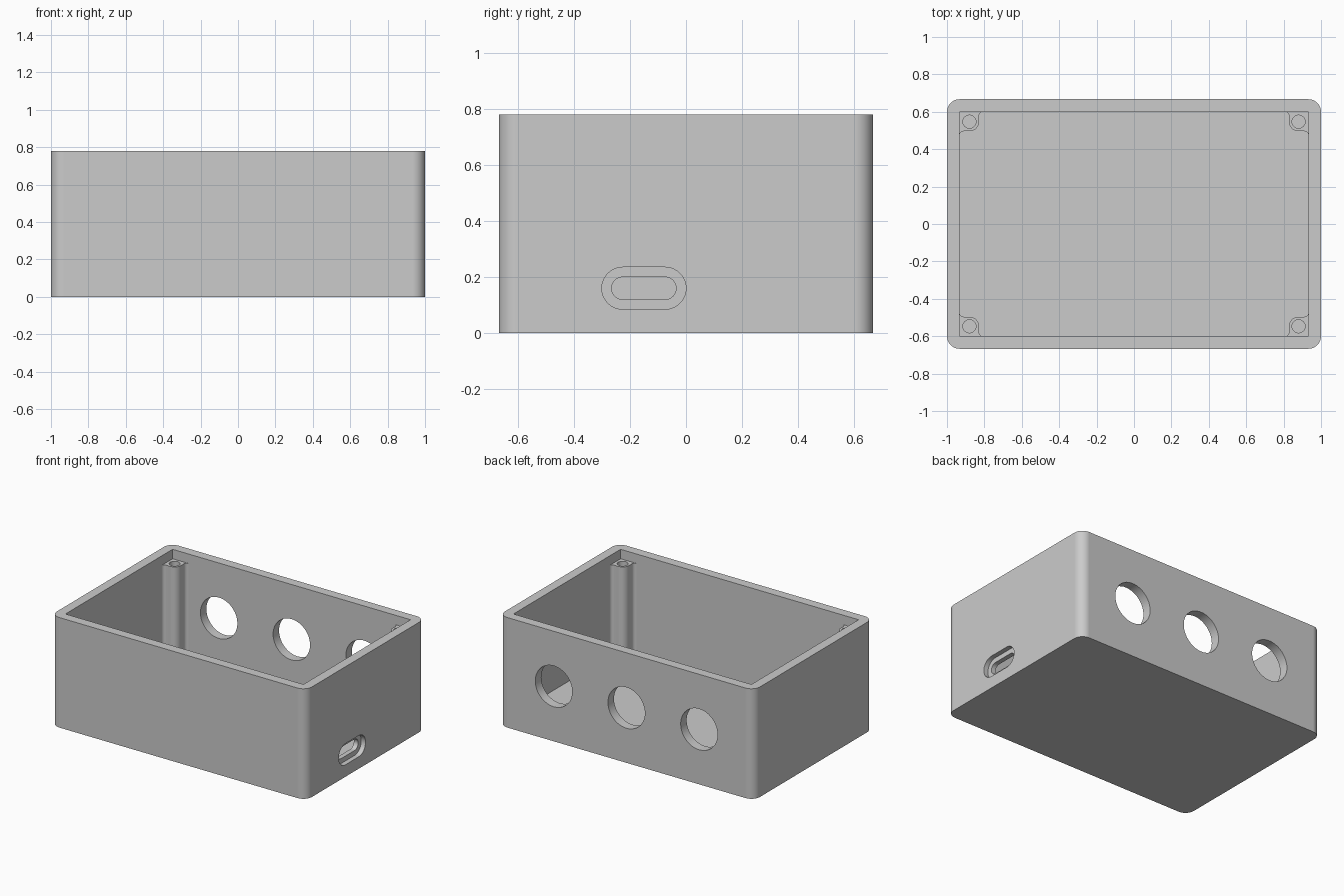
import bpy, bmesh
from math import sin, cos, radians

if "Cube" in bpy.data.objects:
    bpy.data.objects.remove(bpy.data.objects["Cube"], do_unlink=True)

# Main dimensions
HX, HY, HEIGHT, WALL = 1.0, 0.667, 0.78, 0.067
IX, IY = HX - WALL, HY - WALL
POST_TOP = HEIGHT - WALL

grey = bpy.data.materials.new("matte_grey")
grey.use_nodes = True
grey.diffuse_color = (0.6, 0.6, 0.6, 1)
grey.node_tree.nodes["Principled BSDF"].inputs["Base Color"].default_value = (0.6, 0.6, 0.6, 1)


def arc(cx, cy, r, start, end, steps=10):
    angles = [radians(start + (end - start) * i / steps) for i in range(steps + 1)]
    return [(cx + r * cos(a), cy + r * sin(a)) for a in angles]


def rounded_rect(cx, cy, hx, hy, r, steps=10):
    points = []
    for i, (sx, sy) in enumerate([(1, 1), (-1, 1), (-1, -1), (1, -1)]):
        points += arc(cx + sx * (hx - r), cy + sy * (hy - r), r, 90 * i, 90 * i + 90, steps)
    return points


def circle(cx, cy, r):
    return arc(cx, cy, r, 0, 360, 48)[:-1]


def prism(name, outline, low, high, axis="z"):
    """Extrude an outline along an axis; the outline uses the two following axes."""
    place = {"z": lambda u, v, w: (u, v, w),
             "x": lambda u, v, w: (w, u, v),
             "y": lambda u, v, w: (v, w, u)}[axis]
    bm = bmesh.new()
    face = bm.faces.new([bm.verts.new(place(u, v, low)) for u, v in outline])
    top = bmesh.ops.extrude_face_region(bm, geom=[face])["geom"]
    moved = [g for g in top if isinstance(g, bmesh.types.BMVert)]
    bmesh.ops.translate(bm, verts=moved, vec=place(0, 0, high - low))
    bmesh.ops.remove_doubles(bm, verts=bm.verts, dist=1e-5)
    bmesh.ops.recalc_face_normals(bm, faces=bm.faces)
    mesh = bpy.data.meshes.new(name)
    bm.to_mesh(mesh)
    bm.free()
    mesh.materials.append(grey)
    obj = bpy.data.objects.new(name, mesh)
    bpy.context.collection.objects.link(obj)
    return obj


def activate(obj):
    bpy.ops.object.select_all(action="DESELECT")
    obj.select_set(True)
    bpy.context.view_layer.objects.active = obj


def cut(obj, cutter):
    cutter.hide_render = True
    mod = obj.modifiers.new("cut", "BOOLEAN")
    mod.operation, mod.solver, mod.object = "DIFFERENCE", "EXACT", cutter
    activate(obj)
    bpy.ops.object.modifier_apply(modifier=mod.name)
    bpy.data.objects.remove(cutter, do_unlink=True)


def finish(obj):
    activate(obj)
    bpy.ops.object.shade_smooth_by_angle(angle=radians(30))
    obj.modifiers.new("flat_faces", "WEIGHTED_NORMAL").keep_sharp = True


# Open box with rounded upright corners and a square cavity
box = prism("enclosure_box", rounded_rect(0, 0, HX, HY, WALL), 0, HEIGHT)
cavity = [(-IX, -IY), (IX, -IY), (IX, IY), (-IX, IY)]
cut(box, prism("cavity_cutter", cavity, WALL, HEIGHT + 0.1))

# Three round openings through the back wall
for x in (-0.57, 0, 0.57):
    cut(box, prism("hole_cutter", circle(HEIGHT / 2, x, 0.145), IY - 0.05, HY + 0.05, "y"))

# Stepped port slot through the left wall
cut(box, prism("recess_cutter", rounded_rect(-0.15, 0.16, 0.15, 0.075, 0.075), HX - WALL / 2, HX + 0.05, "x"))
cut(box, prism("slot_cutter", rounded_rect(-0.15, 0.16, 0.115, 0.04, 0.04), IX - 0.05, HX + 0.05, "x"))
finish(box)

# Screw posts, filleted into the inside corners and bored from the top
SINK, SIDE, FILLET, ROUND = 0.01, 0.104, 0.022, 0.05
END = SIDE + FILLET
profile = [(-SINK, -SINK), (END, -SINK)]
profile += arc(END, FILLET, FILLET, 270, 180, 6)
profile += arc(SIDE - ROUND, SIDE - ROUND, ROUND, 0, 90)
profile += arc(FILLET, END, FILLET, 270, 180, 6)
profile += [(-SINK, END)]
for sx, side in ((1, "left"), (-1, "right")):
    for sy, end in ((1, "back"), (-1, "front")):
        outline = [(sx * (IX - u), sy * (IY - v)) for u, v in profile]
        post = prism(f"screw_post_{end}_{side}", outline, WALL - SINK, POST_TOP)
        bore = circle(sx * (IX - 0.053), sy * (IY - 0.053), 0.035)
        cut(post, prism("bore_cutter", bore, POST_TOP - 0.4, POST_TOP + 0.05))
        finish(post)
